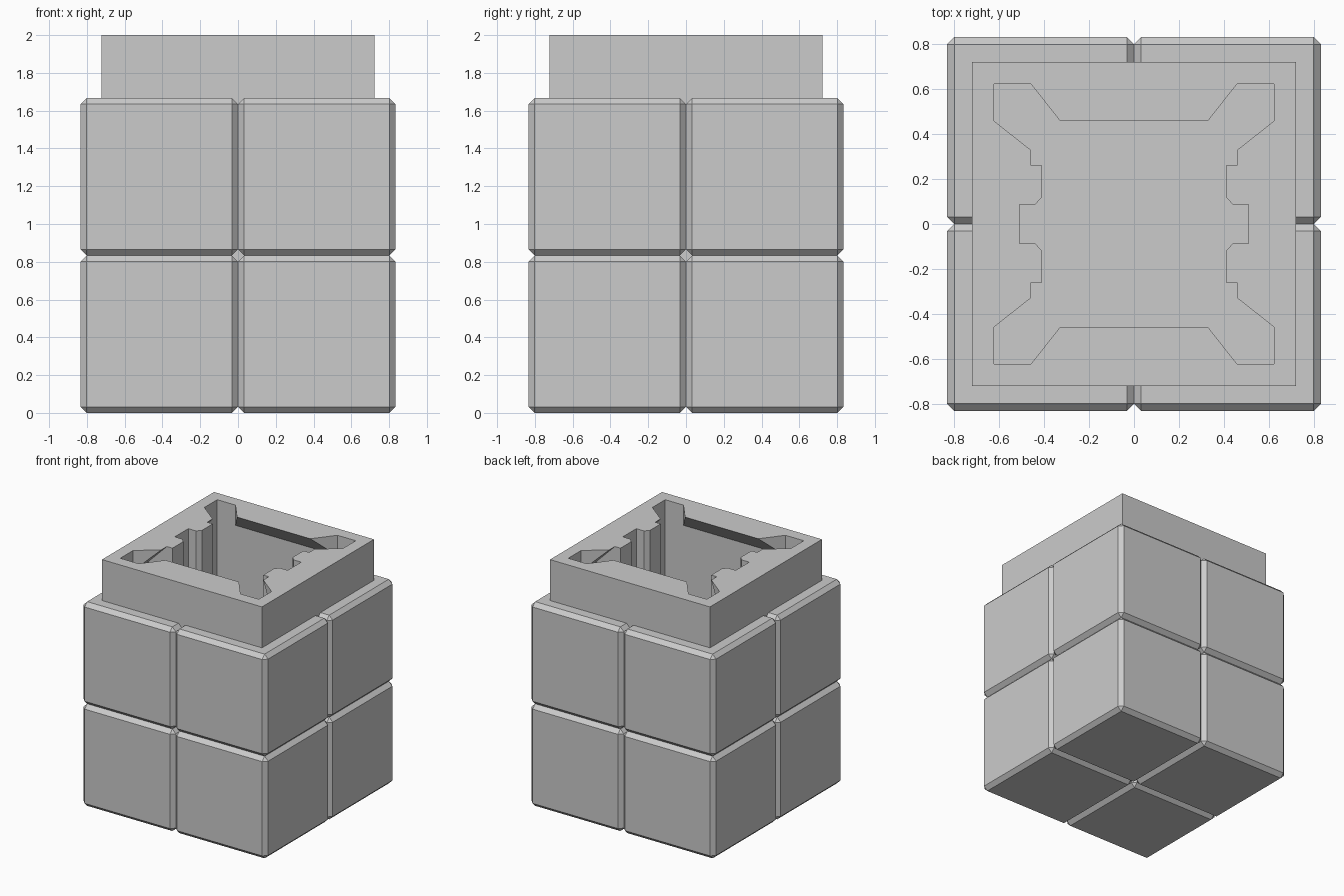
import bpy, bmesh
from mathutils import Matrix, Vector

if "Cube" in bpy.data.objects:
    bpy.data.objects.remove(bpy.data.objects["Cube"], do_unlink=True)

grey = bpy.data.materials.new("light grey")
grey.use_nodes = True
grey.diffuse_color = (0.6, 0.6, 0.6, 1)
grey.node_tree.nodes["Principled BSDF"].inputs["Base Color"].default_value = (0.6, 0.6, 0.6, 1)

SIDE = 0.833      # one block
CORE = 0.722      # half width of the collar
TOP = 2.0
FLOOR = 1.17      # bottom of the socket


def add_object(name, bm):
    bmesh.ops.recalc_face_normals(bm, faces=bm.faces)
    mesh = bpy.data.meshes.new(name)
    bm.to_mesh(mesh)
    bm.free()
    mesh.materials.append(grey)
    obj = bpy.data.objects.new(name, mesh)
    bpy.context.collection.objects.link(obj)
    return obj


def box(name, low, high, chamfer=0):
    low, high = Vector(low), Vector(high)
    bm = bmesh.new()
    bmesh.ops.create_cube(bm, size=1, matrix=Matrix.Translation((low + high) / 2)
                          @ Matrix.Diagonal((*(high - low), 1)))
    if chamfer:
        bmesh.ops.bevel(bm, geom=bm.edges[:], offset=chamfer, segments=1, affect='EDGES')
    return add_object(name, bm)


def cut(obj, cutter):
    mod = obj.modifiers.new("cut", 'BOOLEAN')
    mod.operation = 'DIFFERENCE'
    mod.solver = 'EXACT'
    mod.object = cutter
    bpy.context.view_layer.objects.active = obj
    bpy.ops.object.modifier_apply(modifier=mod.name)


def four_way(quarter):
    """Mirror a quarter outline into a closed loop."""
    loop = list(quarter)
    loop += [(-x, y) for x, y in reversed(quarter)]
    loop += [(-x, -y) for x, y in quarter]
    loop += [(x, -y) for x, y in reversed(quarter)]
    return loop


# Socket shape: mouth outline, and the wider outline below the sloped undercut
mouth = [(.51, .087), (.44, .087), (.41, .12), (.41, .26), (.46, .26),
         (.46, .33), (.625, .46), (.625, .625), (.46, .625), (.33, .46)]
wide = list(mouth)
wide[4], wide[5], wide[9] = (.625, .26), mouth[6], mouth[8]

bm = bmesh.new()
rings = [[bm.verts.new((x, y, z)) for x, y in four_way(shape)]
         for z, shape in ((TOP + .1, mouth), (TOP, mouth), (TOP - .165, wide), (FLOOR, wide))]
n = len(rings[0])
for a, b in zip(rings, rings[1:]):
    for i in range(n):
        j = (i + 1) % n
        bm.faces.new((a[i], a[j], b[j], b[i]))
bm.faces.new(rings[0])
bm.faces.new(rings[-1])
bmesh.ops.remove_doubles(bm, verts=bm.verts, dist=1e-4)
socket_cutter = add_object("socket_cutter", bm)

# Core that rises above the blocks as the collar, with the socket cut in
collar = box("collar_core", (-CORE, -CORE, .11), (CORE, CORE, TOP))
cut(collar, socket_cutter)

# Eight chamfered blocks around the core, hollowed where the core fills them
hollow = box("hollow_cutter", (-.7, -.7, .2), (.7, .7, TOP))
for level, k in (("lower", 0), ("upper", 1)):
    for depth, j in (("front", -1), ("back", 0)):
        for side, i in (("right", -1), ("left", 0)):
            low = Vector((i, j, k)) * SIDE
            block = box(f"{level}_{depth}_{side}_block", low,
                        low + Vector((SIDE, SIDE, SIDE)), .032)
            cut(block, hollow)

for helper in (socket_cutter, hollow):
    bpy.data.objects.remove(helper, do_unlink=True)
